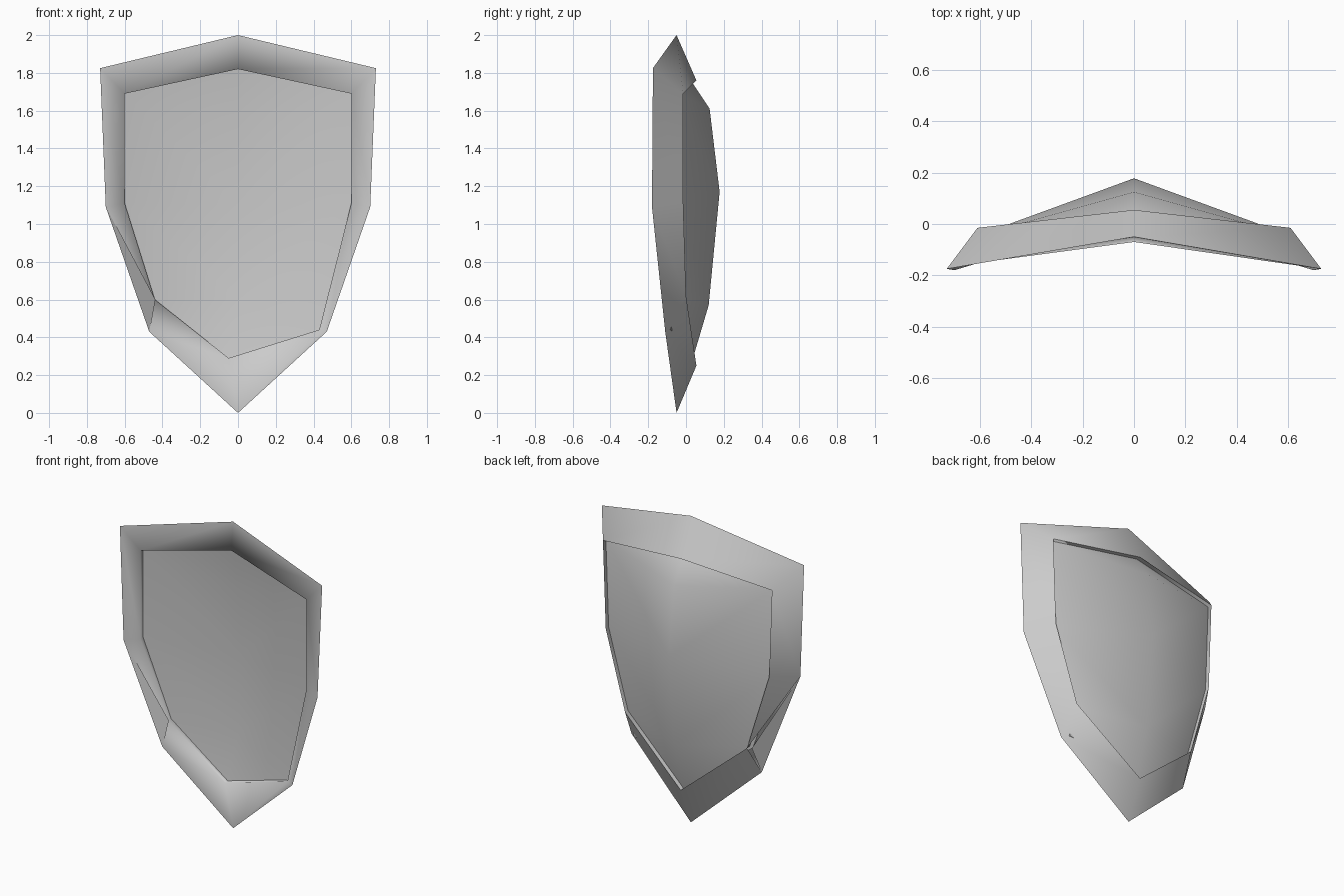
import bpy
import bmesh
from math import radians

cube = bpy.data.objects.get("Cube")
if cube:
    bpy.data.objects.remove(cube)

# Single stone grey colour
GREY = (0.6, 0.6, 0.6, 1)
stone = bpy.data.materials.new("stone_grey")
stone.diffuse_color = GREY
stone.use_nodes = True
stone.node_tree.nodes["Principled BSDF"].inputs["Base Color"].default_value = GREY


def outline(top, corner, mid, low, bottom):
    """Closed loop: top, left side down, bottom, right side up."""
    side = [corner, mid, low]
    return [top, *side, bottom, *[(-x, y, z) for x, y, z in reversed(side)]]


def shifted(loop, dy):
    return [(x, y + dy, z) for x, y, z in loop]


# Outlines of the border
rim = outline((0, -.05, 2), (.73, -.175, 1.825), (.7, -.18, 1.09),
              (.47, -.11, .43), (0, -.05, 0))
back_lip = outline((0, .055, 1.76), (.61, -.015, 1.69), (.59, -.015, 1.12),
                   (.44, 0, .62), (0, .055, .25))
front_lip = outline((0, -.07, 1.82), (.6, -.15, 1.69), (.6, -.15, 1.11),
                    (.43, -.105, .44), (-.05, -.065, .29))
LOW, MID = 5, 6
front_lip[LOW] = (-.44, -.09, .6)
STEP = .03


def make(name, build):
    bm = bmesh.new()
    build(bm)
    mesh = bpy.data.meshes.new(name)
    bm.to_mesh(mesh)
    bm.free()
    mesh.materials.append(stone)
    mesh.shade_smooth()
    mesh.set_sharp_from_angle(angle=radians(115))
    obj = bpy.data.objects.new(name, mesh)
    bpy.context.collection.objects.link(obj)


def add_loop(bm, points):
    return [bm.verts.new(p) for p in points]


def bridge(bm, a, b):
    return [bm.faces.new((a[i], a[j], b[j], b[i]))
            for i, j in ((i, (i + 1) % len(a)) for i in range(len(a)))]


def build_border(bm):
    front_wall, front, edge, back, back_wall = [
        add_loop(bm, p) for p in (shifted(front_lip, STEP), front_lip, rim,
                                  back_lip, shifted(back_lip, -STEP))]
    bridge(bm, front_wall, front)
    front_faces = bridge(bm, front, edge)
    back_faces = bridge(bm, edge, back)
    bridge(bm, back, back_wall)
    # Open both sides where the right edge is chipped
    bm.faces.remove(front_faces[LOW])
    bm.faces.remove(back_faces[LOW])
    bm.faces.new((front[LOW], front[MID], edge[MID]))
    bm.faces.new((edge[MID], back[MID], back[LOW]))


def build_plate(points, fold, facing):
    """Plate whose facets fill an outline and meet at the centre fold."""
    def build(bm):
        ring = add_loop(bm, points)
        upper, centre, lower = add_loop(bm, fold)
        for side in (ring[:5], [ring[0], *ring[:3:-1]]):
            top, corner, mid, low, bottom = side
            for corners in ((top, corner, upper), (corner, mid, centre, upper),
                            (mid, low, lower, centre), (low, bottom, lower)):
                face = bm.faces.new(corners)
                face.normal_update()
                if face.normal.y * facing < 0:
                    face.normal_flip()
    return build


def build_chip(bm):
    bm.faces.new(add_loop(bm, (rim[MID], rim[LOW], (-.44, -.05, .6))))


make("border", build_border)
make("back_plate", build_plate(shifted(back_lip, -STEP),
     [(0, .125, 1.61), (0, .178, 1.17), (0, .12, .57)], 1))
make("front_plate", build_plate(shifted(front_lip, STEP),
     [(0, -.005, 1.55), (0, .035, 1.1), (0, .005, .6)], -1))
make("right_edge_chip", build_chip)
